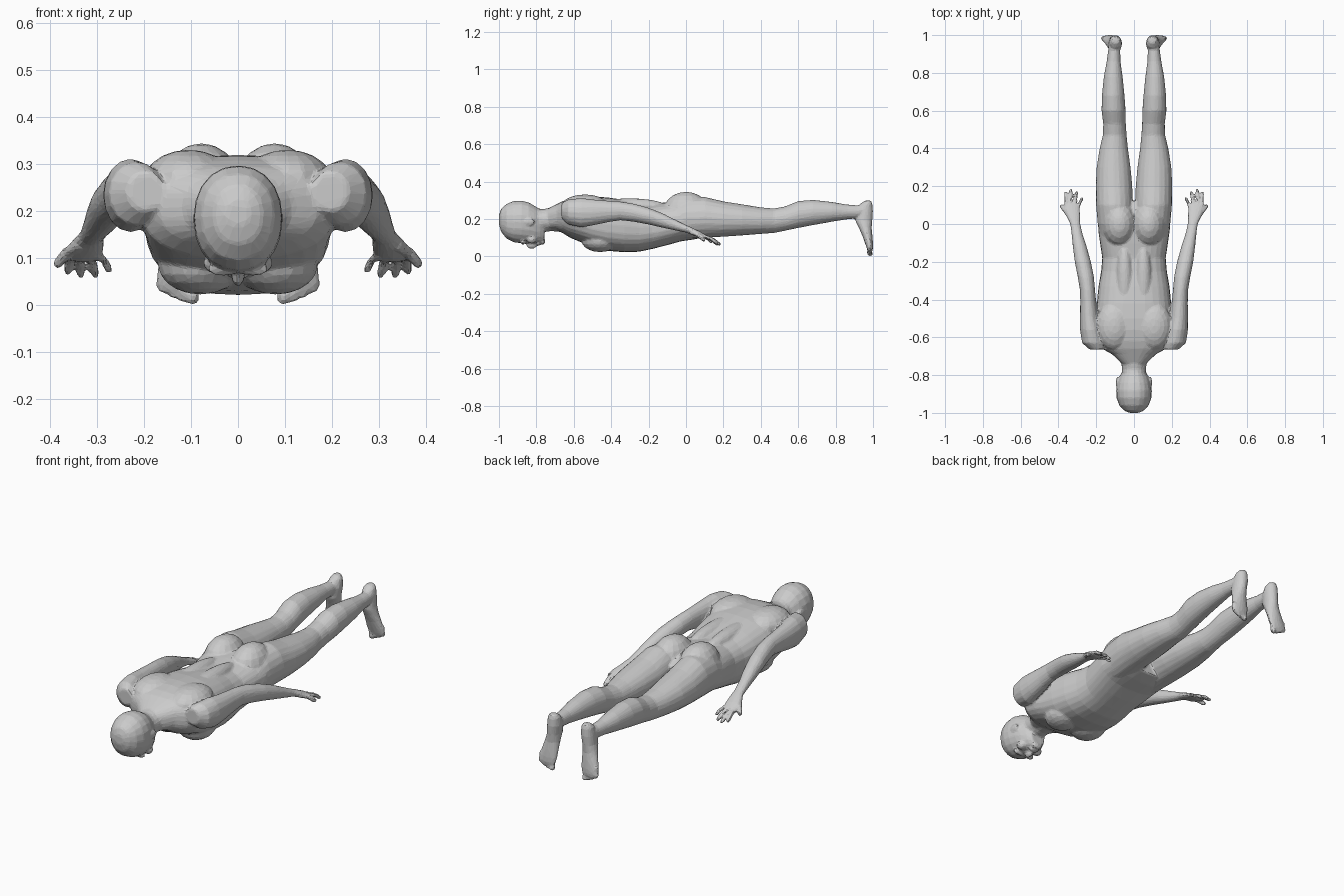
import bpy, bmesh
from math import sin, cos, pi, copysign
from mathutils import Matrix, Vector

bm = bmesh.new()


def power(v, n):
    return copysign(abs(v) ** (2 / n), v)


def skin(rings):
    # Bridge a row of closed rings and cap both ends
    vs = [[bm.verts.new(p) for p in r] for r in rings]
    k = len(vs[0])
    for a, b in zip(vs, vs[1:]):
        for i in range(k):
            j = (i + 1) % k
            bm.faces.new((a[i], a[j], b[j], b[i]))
    bm.faces.new(vs[0][::-1])
    bm.faces.new(vs[-1])


def loft_y(rows, s=1, n=2.0, k=20):
    # rows: y, centre x, half width, bottom z, top z
    rings = []
    for y, x, rx, lo, hi in rows:
        rings.append([(s * (x + rx * power(cos(2 * pi * i / k), n)), y,
                       (lo + hi) / 2 + (hi - lo) / 2 * power(sin(2 * pi * i / k), n))
                      for i in range(k)])
    skin(rings)


def loft_z(rows, s=1, k=16):
    # rows: z, centre x, half width, low y, high y
    skin([[(s * (x + rx * cos(2 * pi * i / k)), (lo + hi) / 2 + (hi - lo) / 2 * sin(2 * pi * i / k), z)
           for i in range(k)] for z, x, rx, lo, hi in rows])


def ball(c, r, s=1):
    m = Matrix.Translation((s * c[0], c[1], c[2])) @ Matrix.Diagonal((*r, 1))
    bmesh.ops.create_uvsphere(bm, u_segments=16, v_segments=10, radius=1, matrix=m)


def digit(a, b, r, s=1, bend=(0, 0, 0)):
    # Tapered finger or toe with a bent middle joint and a round tip
    a, b = Vector(a), Vector(b)
    mid = (a + b) / 2 + Vector(bend)
    for p, q in ((a, mid), (mid, b)):
        d = q - p
        rot = d.to_track_quat('Z', 'Y').to_matrix()
        skin([[(s * v.x, v.y, v.z) for v in
               (p + d * t + rot @ Vector((r * f * cos(pi * i / 5), r * f * sin(pi * i / 5), 0))
                for i in range(10))]
              for t, f in ((-.12, .6), (0, 1), (.8, .95), (1, .6))])


# Head and neck
loft_y([(-1, 0, .025, .17, .22), (-.988, 0, .052, .13, .255), (-.96, 0, .078, .095, .28),
        (-.92, 0, .093, .075, .296), (-.88, 0, .095, .07, .298), (-.84, 0, .088, .068, .288),
        (-.81, 0, .078, .067, .27), (-.78, 0, .062, .068, .25), (-.757, 0, .042, .075, .2)], n=2.15)
loft_y([(-.84, 0, .06, .13, .27), (-.77, 0, .064, .13, .252), (-.72, 0, .068, .135, .26),
        (-.66, 0, .09, .13, .28)])
ball((0, -.825, .064), (.014, .03, .024))          # nose
ball((0, -.79, .068), (.028, .014, .012))          # mouth
ball((0, -.766, .08), (.03, .014, .018))           # chin
for s in (-1, 1):
    ball((.032, -.872, .078), (.034, .012, .016), s)   # brow
    ball((.05, -.825, .09), (.024, .025, .022), s)     # cheek
    ball((.088, -.84, .185), (.008, .032, .02), s)     # ear

# Torso
loft_y([(-.74, 0, .064, .145, .255), (-.69, 0, .115, .14, .28), (-.66, 0, .17, .125, .295),
        (-.62, 0, .205, .10, .308), (-.56, 0, .205, .075, .318), (-.5, 0, .2, .05, .32),
        (-.42, 0, .197, .03, .315), (-.33, 0, .188, .022, .302), (-.25, 0, .174, .025, .287),
        (-.18, 0, .168, .04, .28), (-.1, 0, .18, .06, .29), (-.03, 0, .19, .08, .295),
        (.05, 0, .188, .092, .28), (.12, 0, .16, .11, .25)], n=2.5, k=28)

for s in (-1, 1):
    # Chest, shoulder blades, lower back and buttocks
    ball((.08, -.46, .085), (.09, .1, .062), s)
    ball((.105, -.54, .265), (.095, .13, .066), s)
    ball((.05, -.3, .265), (.045, .2, .045), s)
    ball((.078, 0, .235), (.092, .125, .11), s)

    # Leg
    loft_y([(-.08, .1, .08, .11, .27), (0, .1, .092, .095, .31), (.1, .103, .098, .1, .318),
            (.2, .106, .097, .105, .294), (.3, .108, .09, .112, .278), (.4, .107, .075, .12, .262),
            (.47, .102, .063, .125, .256), (.53, .103, .06, .137, .267), (.6, .108, .064, .152, .296),
            (.68, .11, .06, .167, .302), (.78, .11, .05, .185, .291), (.86, .108, .037, .198, .277),
            (.92, .105, .032, .203, .273), (.97, .1, .03, .215, .285)], s)

    # Foot and toes
    loft_z([(.298, .098, .018, .955, .99), (.28, .098, .031, .93, .997), (.24, .099, .036, .91, 1),
            (.19, .104, .035, .905, .996), (.15, .11, .039, .925, .993), (.11, .116, .045, .943, .997),
            (.07, .122, .05, .957, 1), (.045, .127, .049, .966, 1), (.03, .127, .042, .972, .997)], s)
    for x, z, r in ((.096, .003, .015), (.119, .008, .011), (.137, .016, .0105),
                    (.153, .025, .0105), (.166, .034, .010)):
        digit((x * .9 + .012, .983, z + .05), (x, .988, z), r, s, (0, -.006, 0))

    # Arm and palm
    loft_y([(-.665, .195, .04, .2, .285), (-.63, .215, .06, .17, .305), (-.56, .229, .057, .155, .312),
            (-.5, .237, .05, .165, .305), (-.42, .242, .043, .182, .298), (-.35, .246, .04, .193, .293),
            (-.28, .255, .043, .185, .282), (-.2, .271, .043, .17, .26), (-.12, .287, .037, .152, .228),
            (-.05, .302, .029, .137, .193), (0, .311, .027, .127, .168), (.04, .32, .036, .112, .15),
            (.08, .328, .042, .097, .131), (.105, .33, .039, .09, .115)], s, k=16)
    # Fingers and thumb
    for a, b, r in (((.297, .085, .106), (.272, .14, .07), .0095), ((.318, .09, .108), (.302, .172, .06), .0105),
                    ((.339, .09, .11), (.334, .185, .06), .0105), ((.357, .085, .11), (.363, .17, .068), .0105),
                    ((.338, .03, .128), (.388, .1, .083), .0125)):
        digit(a, b, r, s, (0, .004, .008))

bmesh.ops.recalc_face_normals(bm, faces=bm.faces[:])
mesh = bpy.data.meshes.new("body")
bm.to_mesh(mesh)
bm.free()
body = bpy.data.objects.new("body", mesh)
bpy.context.collection.objects.link(body)

# Fuse the parts into one skin, soften the joins, then reduce to broad facets
fuse = body.modifiers.new("fuse", 'REMESH')
fuse.mode = 'VOXEL'
fuse.voxel_size = .006
soft = body.modifiers.new("soften", 'SMOOTH')
soft.factor = .5
soft.iterations = 5
facet = body.modifiers.new("facet", 'DECIMATE')
facet.ratio = .08
